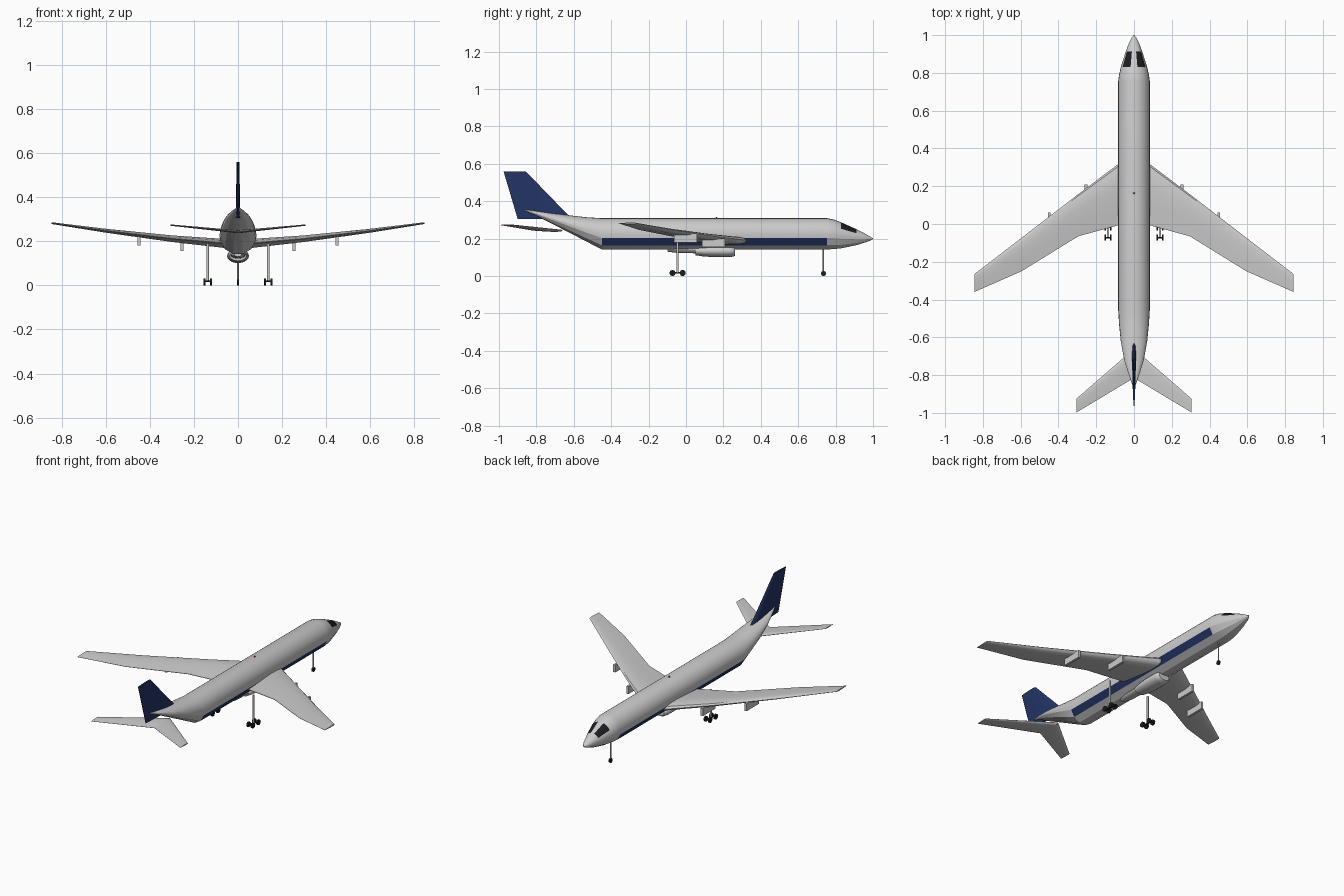
import bpy, bmesh
from math import sin, cos, pi, radians
from mathutils import Matrix

if "Cube" in bpy.data.objects:
    bpy.data.objects.remove(bpy.data.objects["Cube"])


def material(name, rgb):
    m = bpy.data.materials.new(name)
    m.diffuse_color = (*rgb, 1)
    m.use_nodes = True
    m.node_tree.nodes["Principled BSDF"].inputs["Base Color"].default_value = m.diffuse_color
    return m


NAVY = material("navy", (0.016, 0.035, 0.13))
BLACK = material("black", (0.012, 0.012, 0.015))
RED = material("red", (0.7, 0.02, 0.02))


def finish(bm, name, mats=(), mirror=False, angle=20):
    bmesh.ops.recalc_face_normals(bm, faces=bm.faces)
    me = bpy.data.meshes.new(name)
    bm.to_mesh(me)
    bm.free()
    ob = bpy.data.objects.new(name, me)
    bpy.context.collection.objects.link(ob)
    for m in mats:
        me.materials.append(m)
    bpy.ops.object.select_all(action='DESELECT')
    ob.select_set(True)
    bpy.context.view_layer.objects.active = ob
    bpy.ops.object.shade_smooth_by_angle(angle=radians(angle))
    if mirror:
        ob.modifiers.new("mirror", 'MIRROR')
    return ob


def loft(rings, pick=None):
    """Skin a list of closed rings; pick(i, j) gives a material slot."""
    bm = bmesh.new()
    vs = [[bm.verts.new(p) for p in r] for r in rings]
    n = len(rings[0])
    for i in range(len(vs) - 1):
        for j in range(n):
            k = (j + 1) % n
            f = bm.faces.new((vs[i][j], vs[i][k], vs[i + 1][k], vs[i + 1][j]))
            if pick:
                f.material_index = pick(i, j)
    bm.faces.new(vs[0])
    bm.faces.new(vs[-1])
    return bm


# Fuselage: faceted belly, smooth crown; stations are y, half width, bottom, top
stations = [(-.86, .006, .347, .356), (-.80, .027, .322, .347), (-.72, .052, .281, .336),
            (-.62, .070, .230, .324), (-.53, .079, .183, .314), (-.45, .084, .142, .309),
            (.755, .084, .142, .309), (.79, .079, .144, .302), (.83, .070, .148, .287),
            (.912, .044, .165, .250), (.96, .026, .180, .225), (.985, .013, .189, .210),
            (1.0, .002, .198, .202)]
GREY = material("grey", (.8, .8, .8))
angles = [-15 + 15 * i for i in range(15)] + [225, 255, 285, 315]
body = []
for y, w, b, t in stations:
    c, h = (b + t) / 2, (t - b) / 2
    ring = []
    for a in angles:
        s = sin(radians(a))
        ring.append((w * cos(radians(a)), y, c + h * max(s / .966, -1)
                     if s < 0 else c + h * s))
    body.append(ring)


def body_slot(i, j):
    mid = (angles[j] + (angles[j + 1] if j + 1 < len(angles) else 345)) / 2
    if stations[i][0] == -.45 and mid in (210, 330):
        return 1                                    # side stripe
    if stations[i][0] == .83 and (30 < mid < 75 or 105 < mid < 150):
        return 2                                    # windscreen panes
    return 0


finish(loft(body, body_slot), "fuselage", (GREY, NAVY, BLACK))

# Lifting surfaces: sections are span, leading y, trailing y, height, thickness
FOIL = [(0, 0), (.04, .3), (.15, .46), (.35, .5), (.65, .32), (1, .04),
        (1, -.04), (.65, -.32), (.35, -.5), (.15, -.46), (.04, -.3)]


def surface(name, sections):
    rings = [[(x, le + (te - le) * u, z + t * v) for u, v in FOIL]
             for x, le, te, z, t in sections]
    return finish(loft(rings), name, mirror=True, angle=35)


surface("wing", [(.04, .35, .005, .188, .042), (.295, .158, -.065, .211, .030),
                 (.595, -.073, -.25, .247, .018), (.845, -.265, -.36, .282, .008)])
surface("tailplane", [(0, -.66, -.815, .243, .014), (.305, -.925, -.998, .273, .006)])

# Tail fin
fin = [(-.63, -.90, .325, .022), (-.855, -.975, .558, .012)]
fin[0] = (-.61, -.90, .305, .022)
finish(loft([[(t * v, le + (te - le) * u, z) for u, v in FOIL]
             for le, te, z, t in fin]), "tail_fin", (NAVY,), angle=35)


# Belly pod and its rear core: profile of y, half width, half height
def pod(name, cz, profile, n=20):
    finish(loft([[(w * cos(2 * pi * k / n), y, cz + h * sin(2 * pi * k / n))
                  for k in range(n)] for y, w, h in profile]), name, angle=35)


pod("belly_pod", .133, [(.05, .038, .022), (.09, .046, .028), (.15, .05, .032),
                        (.23, .05, .032), (.255, .045, .029), (.263, .036, .023)])
pod("belly_pod_core", .138, [(-.10, .016, .008), (-.05, .03, .014), (.06, .034, .017)])


# Under-wing pylons
def box(name, centre, size):
    bm = bmesh.new()
    bmesh.ops.create_cube(bm, size=1, matrix=Matrix.Translation(centre)
                          @ Matrix.Diagonal((*size, 1)))
    return finish(bm, name, mirror=True)


box("inner_pylon", (.254, .147, .178), (.014, .124, .046))
box("outer_pylon", (.448, -.002, .203), (.014, .124, .046))


# Landing gear
def cylinder(bm, centre, r, length, axis, n=16):
    rot = Matrix.Rotation(pi / 2, 4, 'Y') if axis == 'X' else Matrix()
    bmesh.ops.create_cone(bm, cap_ends=True, segments=n, radius1=r, radius2=r,
                          depth=length, matrix=Matrix.Translation(centre) @ rot)


bm = bmesh.new()
cylinder(bm, (0, .735, .085), .004, .135, 'Z', 10)
finish(bm, "nose_strut", angle=40)
bm = bmesh.new()
cylinder(bm, (0, .735, .0135), .0135, .010, 'X')
finish(bm, "nose_wheel", (BLACK,), angle=40)

bm = bmesh.new()
cylinder(bm, (.138, -.045, .105), .006, .17, 'Z', 10)
finish(bm, "main_strut", mirror=True, angle=40)
bm = bmesh.new()
for y in (-.072, -.018):
    for x in (.123, .152):
        cylinder(bm, (x, y, .016), .016, .010, 'X')
    cylinder(bm, (.1375, y, .018), .004, .03, 'X', 8)
bmesh.ops.create_cube(bm, size=1, matrix=Matrix.Translation((.1375, -.045, .018))
                      @ Matrix.Diagonal((.007, .056, .007, 1)))
finish(bm, "main_wheels", (BLACK,), mirror=True, angle=40)

# Roof beacon
bm = bmesh.new()
bmesh.ops.create_uvsphere(bm, u_segments=10, v_segments=6, radius=.005,
                          matrix=Matrix.Translation((0, .163, .311)))
finish(bm, "beacon", (RED,), angle=60)
